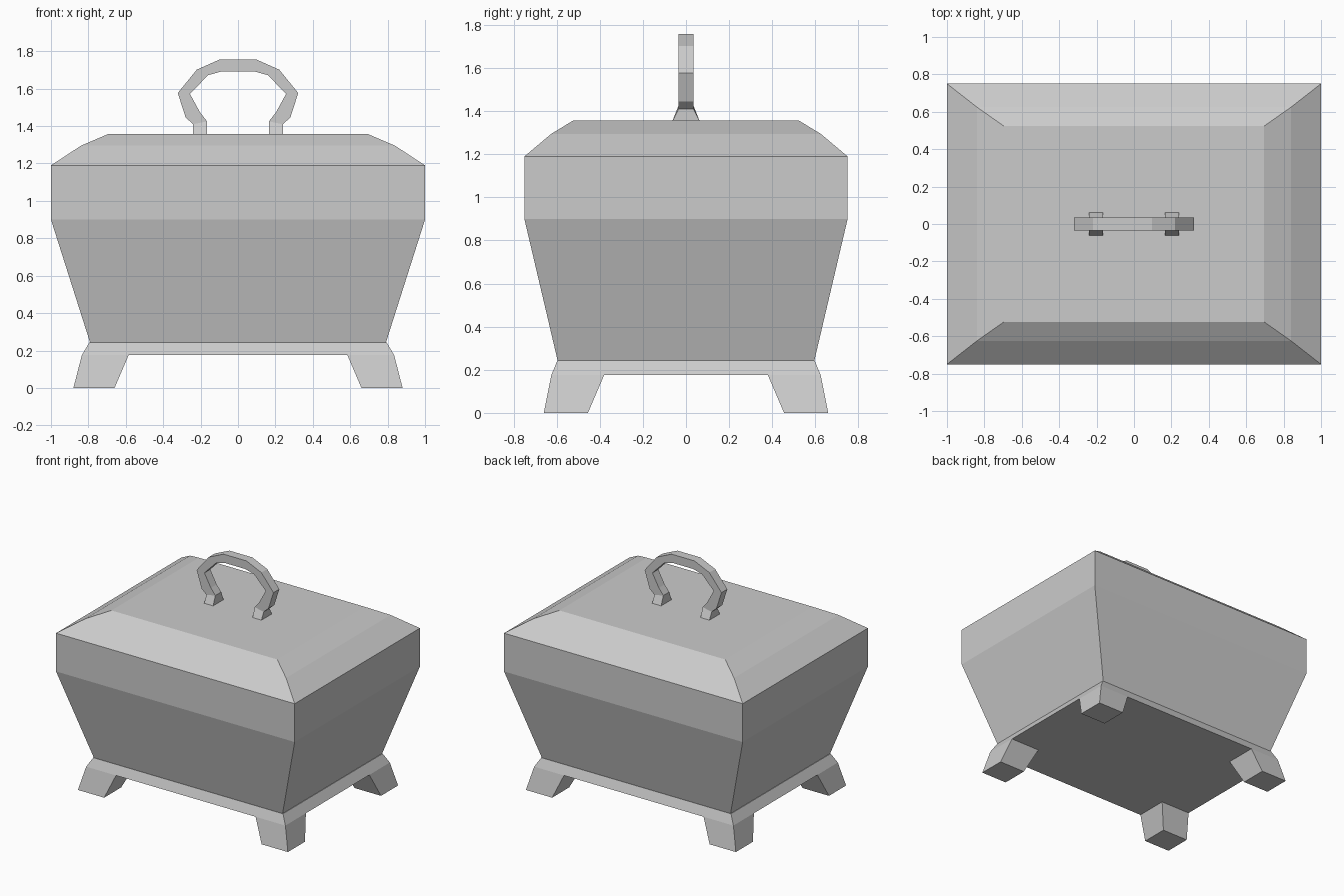
import bpy

if "Cube" in bpy.data.objects:
    bpy.data.objects.remove(bpy.data.objects["Cube"])


def mesh_object(name, verts, faces):
    mesh = bpy.data.meshes.new(name)
    mesh.from_pydata(verts, [], faces)
    obj = bpy.data.objects.new(name, mesh)
    bpy.context.collection.objects.link(obj)
    return obj


def stack(name, rings):
    """Closed solid through rectangles (x0, x1, y0, y1, z), bottom to top."""
    verts, faces = [], [(3, 2, 1, 0)]
    for x0, x1, y0, y1, z in rings:
        verts += [(x0, y0, z), (x1, y0, z), (x1, y1, z), (x0, y1, z)]
    for r in range(len(rings) - 1):
        for i in range(4):
            a, b = r * 4 + i, r * 4 + (i + 1) % 4
            faces.append((a, b, b + 4, a + 4))
    n = len(verts)
    faces.append((n - 4, n - 3, n - 2, n - 1))
    return mesh_object(name, verts, faces)


def centred(*rings):
    return [(-x, x, -y, y, z) for x, y, z in rings]


# Chest body, lid and base plinth
stack("chest_body", centred((0.79, 0.595, 0.24), (1.0, 0.75, 0.90), (1.0, 0.75, 1.05)))
stack("lid", centred((1.0, 0.75, 1.05), (1.0, 0.75, 1.19),
                     (0.84, 0.625, 1.295), (0.695, 0.523, 1.357)))
stack("base_plinth", centred((0.835, 0.625, 0.175), (0.795, 0.597, 0.243)))

# Four splayed feet, one modelled and mirrored
foot = stack("feet", [(0.66, 0.88, 0.455, 0.66, 0.0),
                      (0.585, 0.835, 0.38, 0.625, 0.175)])
mirror = foot.modifiers.new("mirror", 'MIRROR')
mirror.use_axis = (True, True, False)

# Carrying handle: (outer x, outer z, inner x, inner z, half depth)
half = [
    (0.240, 1.355, 0.165, 1.355, 0.063),
    (0.240, 1.410, 0.165, 1.425, 0.035),
    (0.280, 1.446, 0.203, 1.473, 0.035),
    (0.322, 1.577, 0.257, 1.572, 0.035),
    (0.220, 1.702, 0.160, 1.672, 0.035),
    (0.096, 1.757, 0.085, 1.693, 0.035),
]
path = half + [(-ox, oz, -ix, iz, d) for ox, oz, ix, iz, d in reversed(half)]
verts, faces = [], [(0, 1, 2, 3)]
for ox, oz, ix, iz, d in path:
    verts += [(ox, -d, oz), (ox, d, oz), (ix, d, iz), (ix, -d, iz)]
for r in range(len(path) - 1):
    for i in range(4):
        a, b = r * 4 + i, r * 4 + (i + 1) % 4
        faces.append((a, a + 4, b + 4, b))
n = len(verts)
faces.append((n - 1, n - 2, n - 3, n - 4))
handle = mesh_object("handle", verts, faces)

# Consistent outward normals on the handle
import bmesh
bm = bmesh.new()
bm.from_mesh(handle.data)
bmesh.ops.recalc_face_normals(bm, faces=bm.faces)
bm.to_mesh(handle.data)
bm.free()
